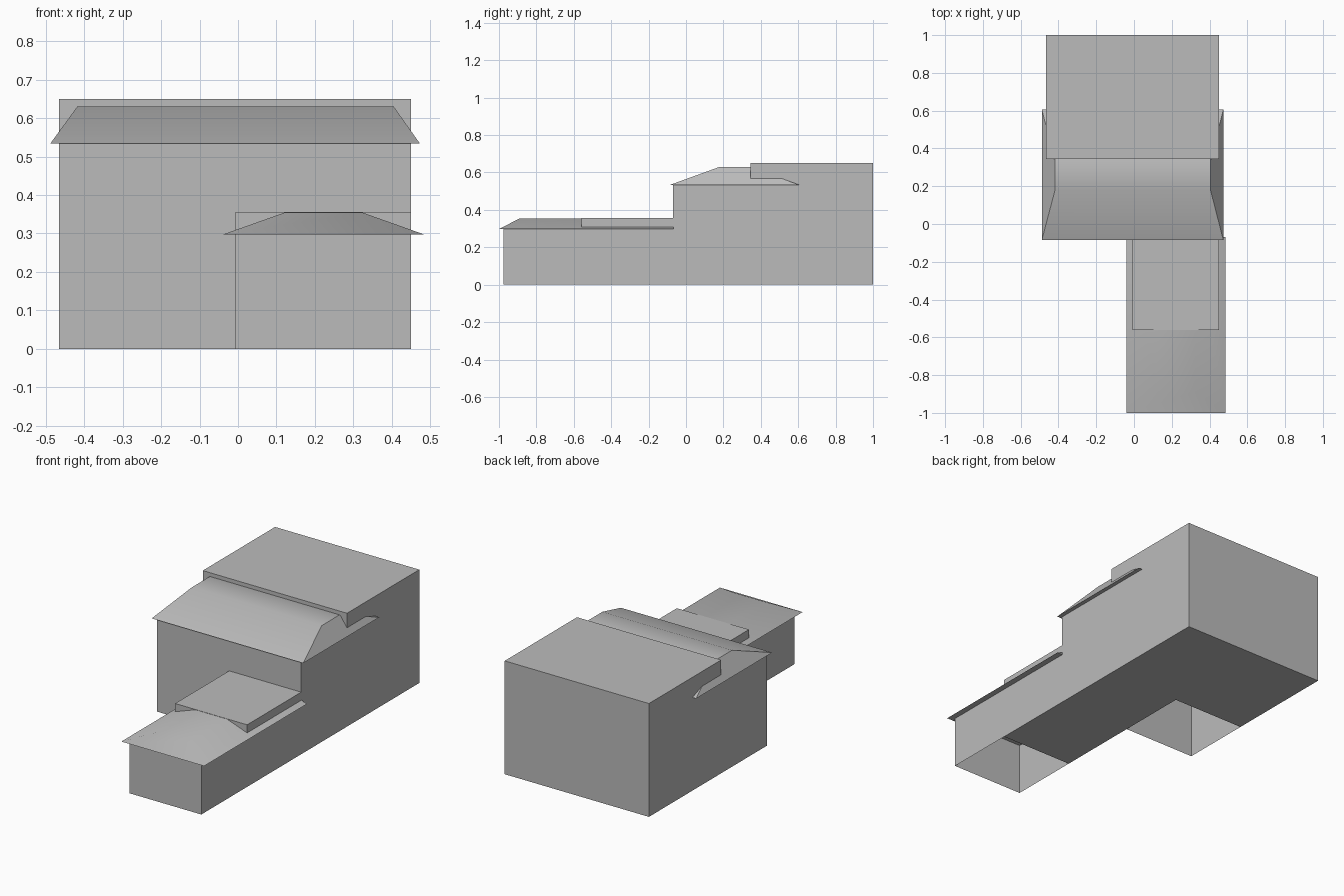
import bpy
import math

cube = bpy.data.objects.get("Cube")
if cube:
    bpy.data.objects.remove(cube, do_unlink=True)

grey = bpy.data.materials.new("plain grey")
grey.use_nodes = True
grey.diffuse_color = (0.5, 0.5, 0.5, 1)
grey.node_tree.nodes["Principled BSDF"].inputs["Base Color"].default_value = (0.5, 0.5, 0.5, 1)


def add_mesh(name, verts, faces):
    mesh = bpy.data.meshes.new(name)
    mesh.from_pydata(verts, [], faces)
    mesh.materials.append(grey)
    obj = bpy.data.objects.new(name, mesh)
    bpy.context.collection.objects.link(obj)
    return obj


def corners(x0, x1, y0, y1, z):
    return [(x0, y0, z), (x1, y0, z), (x1, y1, z), (x0, y1, z)]


def frustum(name, lower, upper):
    """Solid between a lower and an upper rectangle (x0, x1, y0, y1, z)."""
    sides = [(i, (i + 1) % 4, (i + 1) % 4 + 4, i + 4) for i in range(4)]
    return add_mesh(name, corners(*lower) + corners(*upper),
                    sides + [(3, 2, 1, 0), (4, 5, 6, 7)])


def hip_roof(name, eaves, ridge):
    roof = frustum(name, eaves, ridge)
    bpy.ops.object.select_all(action='DESELECT')
    roof.select_set(True)
    bpy.context.view_layer.objects.active = roof
    bpy.ops.object.shade_smooth_by_angle(angle=math.radians(40))


def open_walls(name, x0, x1, y_front, y_back, height):
    """Thin walls on three sides, open below and at the back."""
    path = [(x0, y_back), (x0, y_front), (x1, y_front), (x1, y_back)]
    verts = [(x, y, z) for z in (0, height) for x, y in path]
    add_mesh(name, verts, [(i, i + 1, i + 5, i + 4) for i in range(3)])


LEFT, RIGHT, WING = 0.45, -0.465, -0.007

# Flat-topped blocks
frustum("rear_block", (RIGHT, LEFT, 0.345, 1, 0), (RIGHT, LEFT, 0.345, 1, 0.65))
frustum("wing_block", (WING, LEFT, -0.56, 0.345, 0), (WING, LEFT, -0.56, 0.345, 0.356))

# Walls under the pitched roofs
open_walls("main_walls", RIGHT, LEFT, -0.07, 0.345, 0.534)
open_walls("wing_walls", WING, LEFT, -0.975, -0.56, 0.297)

# Hipped roofs with flat tops
hip_roof("main_roof", (-0.488, 0.473, -0.085, 0.605, 0.534),
         (-0.418, 0.405, 0.18, 0.34, 0.63))
hip_roof("wing_roof", (-0.04, 0.485, -1, -0.068, 0.297),
         (0.122, 0.323, -0.89, -0.068, 0.3545))
